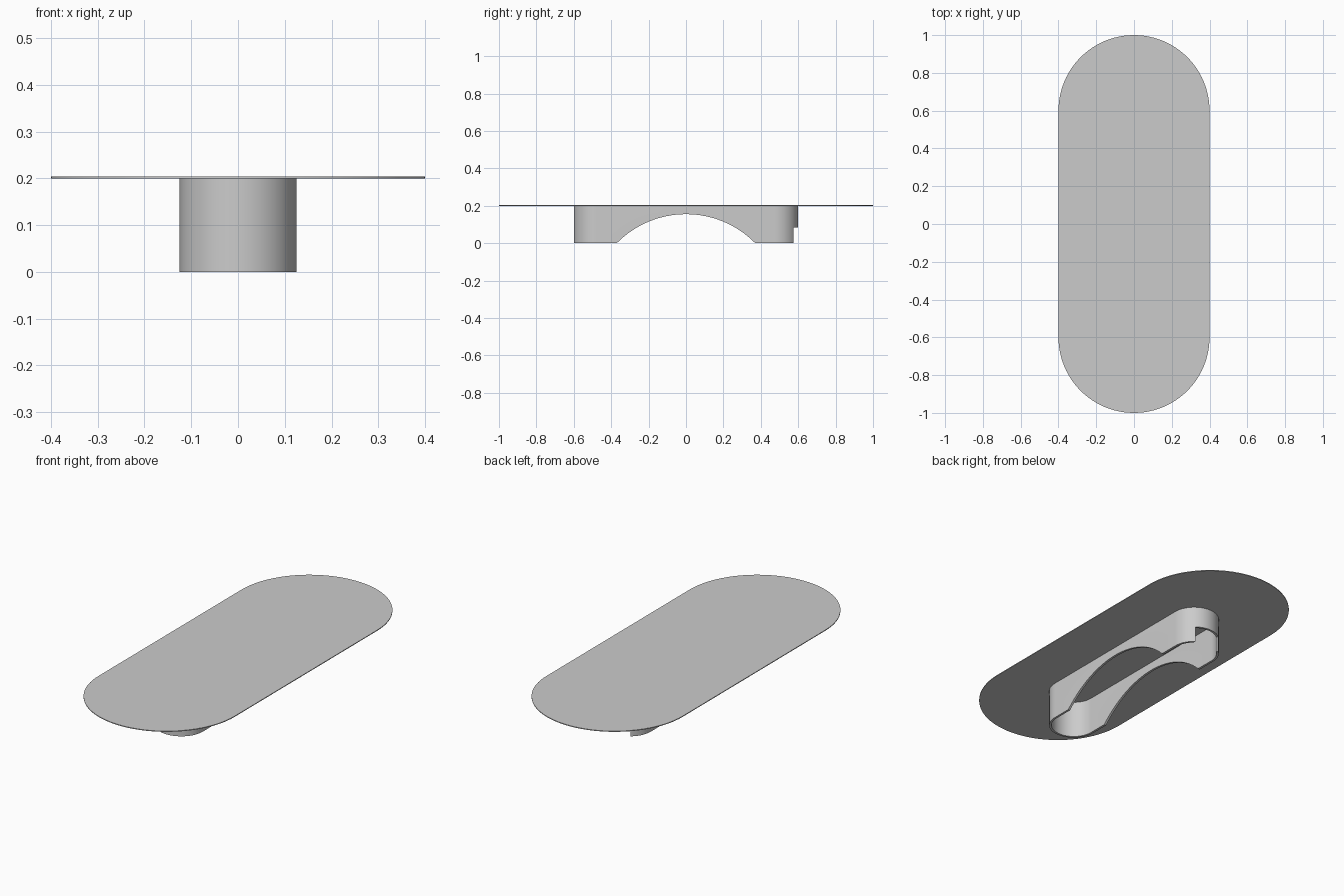
import bpy
import bmesh
from math import cos, sin, pi, radians

if "Cube" in bpy.data.objects:
    bpy.data.objects.remove(bpy.data.objects["Cube"], do_unlink=True)

TOP_Z, TOP_THICK = 0.2, 0.004
BASE_RADIUS, BASE_STRAIGHT, WALL = 0.125, 0.475, 0.012

grey = bpy.data.materials.new("light grey")
grey.use_nodes = True
colour = (0.6, 0.6, 0.6, 1)
grey.diffuse_color = colour
grey.node_tree.nodes["Principled BSDF"].inputs["Base Color"].default_value = colour


def capsule(radius, straight, steps=32):
    """Outline with straight sides along y and half-round ends."""
    points = []
    for side, start in ((1, 0), (-1, pi)):
        for i in range(steps + 1):
            a = start + pi * i / steps
            points.append((radius * cos(a), side * straight + radius * sin(a)))
    return points


def finish(name, bm):
    bmesh.ops.recalc_face_normals(bm, faces=bm.faces)
    mesh = bpy.data.meshes.new(name)
    bm.to_mesh(mesh)
    bm.free()
    obj = bpy.data.objects.new(name, mesh)
    bpy.context.collection.objects.link(obj)
    mesh.materials.append(grey)
    return obj


def smooth(obj):
    bpy.ops.object.select_all(action="DESELECT")
    obj.select_set(True)
    bpy.context.view_layer.objects.active = obj
    bpy.ops.object.shade_smooth_by_angle(angle=radians(30))


def cut(obj, cutter):
    mod = obj.modifiers.new("cut", "BOOLEAN")
    mod.operation = "DIFFERENCE"
    mod.solver = "EXACT"
    mod.object = cutter
    bpy.context.view_layer.objects.active = obj
    bpy.ops.object.modifier_apply(modifier=mod.name)
    bpy.data.objects.remove(cutter, do_unlink=True)


# Thin table top with half-round ends
bm = bmesh.new()
face = bm.faces.new([bm.verts.new((x, y, TOP_Z)) for x, y in capsule(0.4, 0.6, 48)])
up = bmesh.ops.extrude_face_region(bm, geom=[face], use_keep_orig=True)["geom"]
bmesh.ops.translate(bm, vec=(0, 0, TOP_THICK),
                    verts=[v for v in up if isinstance(v, bmesh.types.BMVert)])
smooth(finish("table_top", bm))

# Hollow base wall, built from four matching rings
bm = bmesh.new()
outer = capsule(BASE_RADIUS, BASE_STRAIGHT)
inner = capsule(BASE_RADIUS - WALL, BASE_STRAIGHT)
rings = [[bm.verts.new((x, y, z)) for x, y in outline]
         for outline, z in ((outer, 0), (outer, TOP_Z), (inner, TOP_Z), (inner, 0))]
count = len(outer)
for r in range(4):
    a, b = rings[r], rings[(r + 1) % 4]
    for i in range(count):
        j = (i + 1) % count
        bm.faces.new((a[i], a[j], b[j], b[i]))
base = finish("base_wall", bm)

# Wide arch through both long sides
bpy.ops.mesh.primitive_cylinder_add(vertices=128, radius=0.519, depth=1,
                                    location=(0, 0, -0.364), rotation=(0, pi / 2, 0))
cut(base, bpy.context.object)

# Low notch in the back end
bpy.ops.mesh.primitive_cube_add(size=1, location=(0, 0.6, 0))
notch = bpy.context.object
notch.scale = (0.15, 0.2, 0.17)
cut(base, notch)
smooth(base)
